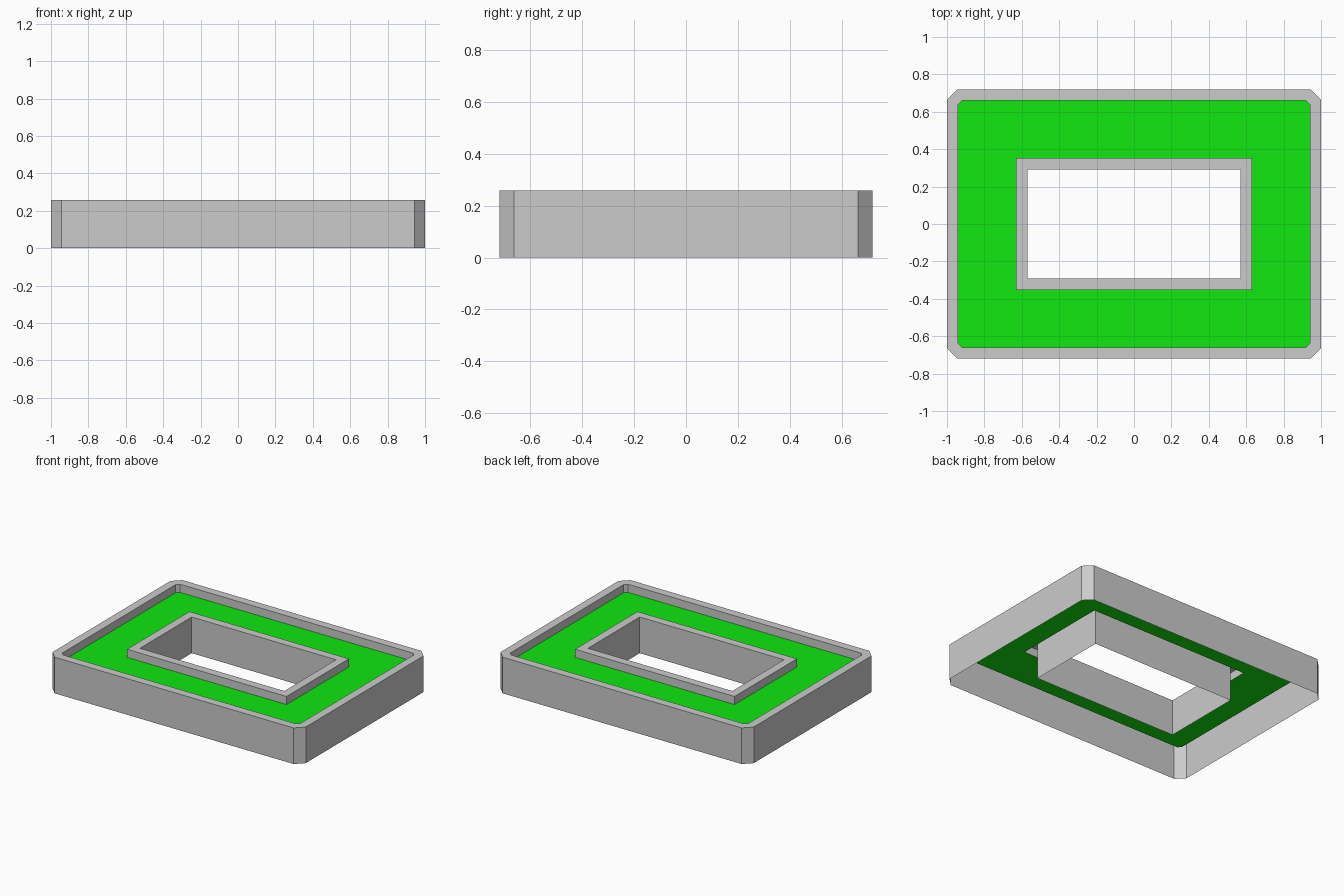
import bpy
import bmesh

cube = bpy.data.objects.get("Cube")
if cube:
    bpy.data.objects.remove(cube, do_unlink=True)

HEIGHT, DECK, RIM = 0.258, 0.2, 0.06
OUTER = (1.0, 0.72, 0.056)               # half width, half depth, corner cut
OUTER_INNER = (1.0 - RIM, 0.72 - RIM, 0.021)
FRAME = (0.63, 0.352, 0.0)
HOLE = (0.63 - RIM, 0.352 - RIM, 0.0)


def material(name, colour):
    mat = bpy.data.materials.new(name)
    mat.use_nodes = True
    mat.diffuse_color = colour
    bsdf = next(n for n in mat.node_tree.nodes if n.type == 'BSDF_PRINCIPLED')
    bsdf.inputs["Base Color"].default_value = colour
    return mat


def ring(bm, shape, z):
    """Counter-clockwise rectangle with cut corners."""
    x, y, c = shape
    points = [(x, c - y), (x, y - c), (x - c, y), (c - x, y),
              (-x, y - c), (-x, c - y), (c - x, -y), (x - c, -y)]
    return [bm.verts.new((px, py, z)) for px, py in points]


def loft(name, sections, mat):
    """Skin a chain of (shape, height) rings into an open shell."""
    bm = bmesh.new()
    rings = [ring(bm, shape, z) for shape, z in sections]
    for a, b in zip(rings, rings[1:]):
        for i in range(len(a)):
            j = (i + 1) % len(a)
            bm.faces.new((a[i], a[j], b[j], b[i]))
    # Square corners collapse to single points here
    bmesh.ops.remove_doubles(bm, verts=bm.verts[:], dist=0.0001)
    mesh = bpy.data.meshes.new(name)
    bm.to_mesh(mesh)
    bm.free()
    mesh.materials.append(mat)
    obj = bpy.data.objects.new(name, mesh)
    bpy.context.collection.objects.link(obj)
    return obj


grey = material("light grey", (0.6, 0.6, 0.6, 1))
green = material("bright green", (0.005, 0.8, 0.005, 1))

# Outer wall, its top rim and the short inner lip
loft("outer_wall", [(OUTER, 0), (OUTER, HEIGHT),
                    (OUTER_INNER, HEIGHT), (OUTER_INNER, DECK)], grey)
# Sunken green surface between the two rims
loft("green_deck", [(OUTER_INNER, DECK), (FRAME, DECK)], green)
# Lip, rim and wall around the central opening
loft("opening_frame", [(FRAME, DECK), (FRAME, HEIGHT),
                       (HOLE, HEIGHT), (HOLE, 0)], grey)
